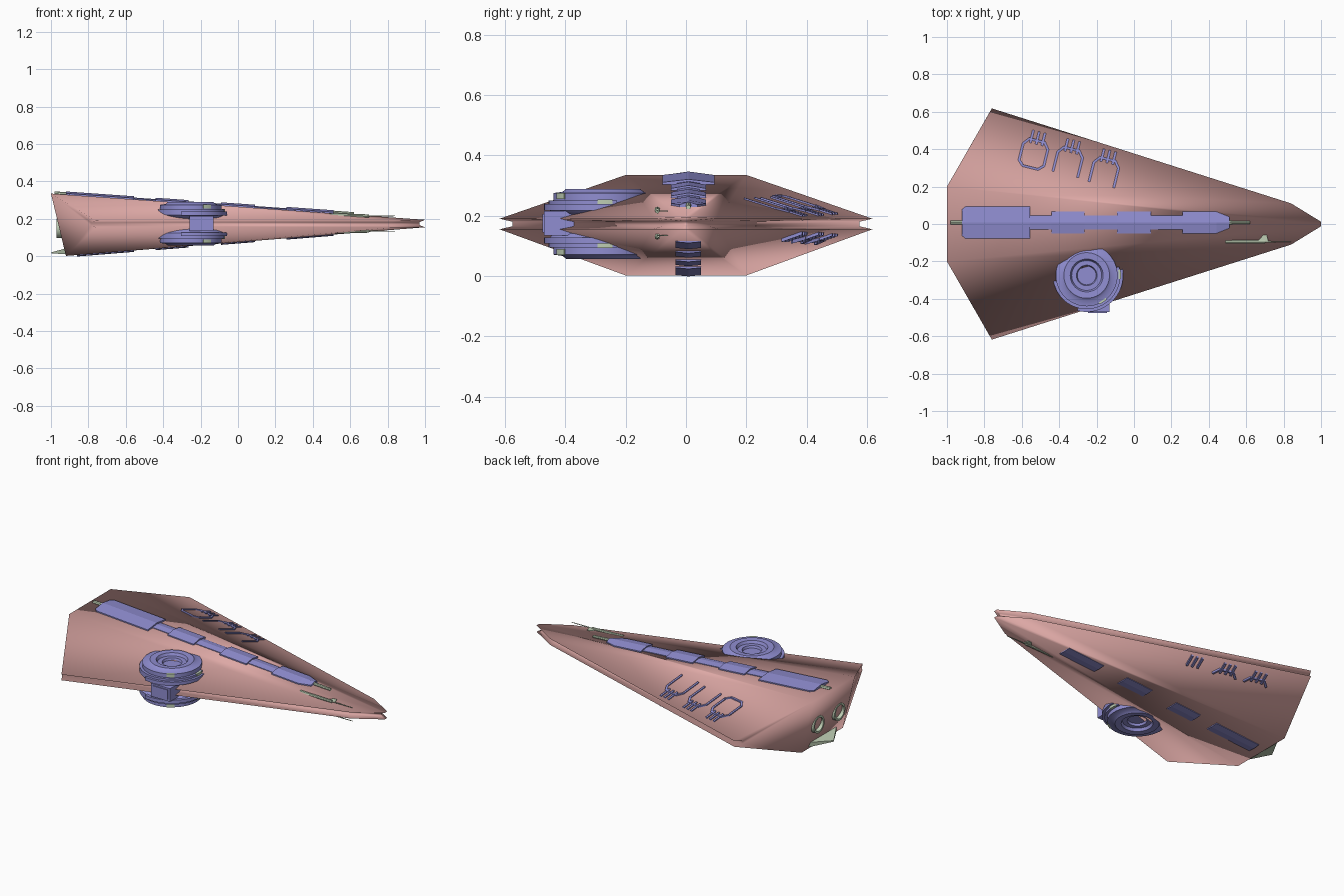
import bpy, bmesh, math
from mathutils import Vector

if "Cube" in bpy.data.objects:
    bpy.data.objects.remove(bpy.data.objects["Cube"])


def material(name, rgb):
    m = bpy.data.materials.new(name)
    m.diffuse_color = (*rgb, 1)
    m.use_nodes = True
    m.node_tree.nodes["Principled BSDF"].inputs["Base Color"].default_value = m.diffuse_color
    return m


PINK = material("dusty pink hull", (0.72, 0.39, 0.375))
VIOLET = material("violet machinery", (0.28, 0.27, 0.64))
GREEN = material("pale green fittings", (0.52, 0.62, 0.46))
MID = 0.173  # height of the hull's mid plane


def make(name, verts, faces, mat, smooth=None):
    me = bpy.data.meshes.new(name)
    me.from_pydata([tuple(v) for v in verts], [], faces)
    bm = bmesh.new()
    bm.from_mesh(me)
    bmesh.ops.recalc_face_normals(bm, faces=bm.faces)
    bm.to_mesh(me)
    bm.free()
    me.materials.append(mat)
    ob = bpy.data.objects.new(name, me)
    bpy.context.collection.objects.link(ob)
    if smooth:
        bpy.ops.object.select_all(action='DESELECT')
        ob.select_set(True)
        bpy.context.view_layer.objects.active = ob
        bpy.ops.object.shade_smooth_by_angle(angle=math.radians(smooth))
    return ob


def loft(name, rings, mat, closed=False, smooth=None):
    """Skin a row of equal closed sections, capped unless the row is closed."""
    n, k = len(rings[0]), len(rings)
    verts = [p for r in rings for p in r]
    faces = []
    for i in range(k if closed else k - 1):
        a, b = i * n, (i + 1) % k * n
        faces += [(a + j, a + (j + 1) % n, b + (j + 1) % n, b + j) for j in range(n)]
    if not closed:
        faces += [tuple(range(n)), tuple(range((k - 1) * n, k * n))]
    return make(name, verts, faces, mat, smooth)


def sweep(name, profile, centre, mat, a0=0, a1=360, steps=48, smooth=35):
    """Turn an (r, z) profile about a vertical axis through an angle range."""
    full = a1 - a0 >= 360
    rings = []
    for i in range(steps if full else steps + 1):
        t = math.radians(a0 + (a1 - a0) * i / steps)
        rings.append([(centre[0] + r * math.cos(t), centre[1] + r * math.sin(t), z)
                      for r, z in profile])
    return loft(name, rings, mat, full, smooth)


def top_z(x, y):
    return min(0.335 - 0.07 * (x + 1),
               0.335 - 0.0931 * (x + 1) - 0.292 * (abs(y) - 0.2))


def bottom_z(x, y):
    ridge = 0.0807 * (x + 0.92) + 0.002
    side = 0.002 + 0.097 * (x + 0.92) + 0.328 * (abs(y) - 0.2)
    return max(ridge, side)


# Wedge hull: top and bottom decks, raked stern and a grooved rim, softly shaded
half = [(-1, .2, .335), (-.76, .618, .19), (.84, .11, .192), (1, .012, .195),
        (-.92, .2, .002), (-.76, .618, .155), (.84, .11, .155), (1, .012, .155),
        (-.785, .575, .180), (.82, .075, .181), (.97, .006, .182),
        (-.785, .575, .165), (.82, .075, .166), (.97, .006, .167)]
N = len(half)
verts = half + [(x, -y, z) for x, y, z in half]
faces = [(0, 3, 3 + N, N), (4, 7, 7 + N, 4 + N), (0, 4, 4 + N, N),
         (3, 10, 10 + N, 3 + N), (10, 13, 13 + N, 10 + N), (13, 7, 7 + N, 13 + N)]
for o in (0, N):
    faces += [tuple(i + o for i in f) for f in
              ((0, 1, 2), (0, 2, 3), (4, 5, 6), (4, 6, 7),
               (1, 2, 9, 8), (2, 3, 10, 9), (8, 9, 12, 11), (9, 10, 13, 12),
               (11, 12, 6, 5), (12, 13, 7, 6),
               (0, 1, 8), (0, 8, 11, 4), (4, 11, 5))]
make("hull", verts, faces, PINK, 180)


# Spine of armoured blocks along the top and bottom centre lines
def spine(name, stations, surface, s, edge, peak):
    rings = []
    for x, h in stations:
        z = surface(x, 0)
        rings.append([(x, .008 + y, z + s * d) for y, d in
                      ((-h, -.02), (-h, edge), (0, peak), (h, edge), (h, -.02))])
    loft(name, rings, VIOLET)


blocks = [[(-.92, .07), (-.9, .086), (-.555, .086)], [(-.44, .058), (-.265, .058)],
          [(-.09, .058), (.09, .058)], [(.26, .058), (.44, .058), (.51, .03)]]
for i, st in enumerate(blocks):
    spine(f"top_spine_block_{i}", st, top_z, 1, .007, .017)
    low = [(max(x, -.86), .042) for x, h in st if x != -.9]
    spine(f"bottom_spine_block_{i}", low, bottom_z, -1, .004, .008)
spine("top_spine_connector", [(-.56, .038), (.3, .038)], top_z, 1, .004, .010)


# Rods at both ends of the spine
def rod(name, x0, x1, y, z0, z1, r0, r1):
    rings = [[(x, y + r * math.cos(a * math.pi / 4), z + r * math.sin(a * math.pi / 4))
              for a in range(8)] for x, z, r in ((x0, z0, r0), (x1, z1, r1))]
    loft(name, rings, GREEN)


rod("stern_rod", -.98, -.9, .008, .335, .332, .011, .011)
rod("bow_rod", .48, .62, .008, .236, .228, .010, .008)

# Long guns beside the bow, above and below
for tag, z, s in (("top", .216, 1), ("bottom", .134, -1)):
    rod(f"{tag}_gun_body", .49, .7, -.095, z + s * .004, z, .010, .008)
    rod(f"{tag}_gun_barrel", .7, .84, -.095, z, z, .003, .002)
    loft(f"{tag}_gun_fin", [[(.66, -.095, z + d), (.72, -.095, z + d), (.71, -.06, z + d),
                            (.69, -.06, z + d)] for d in (-.002, .002)], GREEN)


# Framed hatches with three prongs on the far wing, above and below
def bar(name, a, b, surface, s, w=.006):
    a, b = Vector(a), Vector(b)
    d = (b - a).normalized()
    n = Vector((-d.y, d.x)) * w
    a, b = a - d * w * .4, b + d * w * .4
    rings = []
    for p in (a, b):
        rings.append([((p + n * k).x, (p + n * k).y, surface(p.x, p.y) + s * h)
                      for k, h in ((-1, -.012), (1, -.012), (1, .006), (-1, .006))])
    loft(name, rings, VIOLET)


u_shape = [(-.068, -.07), (-.068, .035), (-.042, .068), (.042, .068), (.068, .035), (.068, -.07)]
octagon = [(-.042, -.08), (-.068, -.055)] + u_shape[1:5] + [(.068, -.055), (.042, -.08), (-.042, -.08)]
crown = u_shape[1:5]
tilt = math.radians(-14)
for tag, surface, s, shapes in (("top", top_z, 1, (octagon, u_shape, u_shape)),
                                ("bottom", bottom_z, -1, (crown, crown, []))):
    for i, (cx, cy) in enumerate(((-.535, .38), (-.35, .335), (-.157, .28))):
        shape = shapes[i]

        def place(p):
            return (cx + p[0] * math.cos(tilt) - p[1] * math.sin(tilt),
                    cy + p[0] * math.sin(tilt) + p[1] * math.cos(tilt))
        for j in range(len(shape) - 1):
            bar(f"{tag}_hatch_{i}_frame_{j}", place(shape[j]), place(shape[j + 1]), surface, s)
        for j in (-1, 0, 1):
            bar(f"{tag}_hatch_{i}_prong_{j + 1}", place((j * .032, .05)),
                place((j * .032, .115)), surface, s)

# Round turret on the near edge: dished drum and outer collar, mirrored below
C = (-.253, -.275)
drum = [(.001, 0), (.001, .085), (.05, .085), (.055, .098), (.08, .098), (.088, .114),
        (.122, .116), (.135, .106), (.165, .102), (.165, .070), (.12, .060), (.12, .0)]
for tag, s in (("top", 1), ("bottom", -1)):
    flip = lambda prof: [(r, MID + s * z) for r, z in prof]
    sweep(f"{tag}_turret_drum", flip(drum), C, VIOLET)
    sweep(f"{tag}_turret_collar", flip([(.11, .008), (.165, .033), (.18, .048), (.18, .078),
                                       (.11, .078)]), C, VIOLET, 190, 375)
    sweep(f"{tag}_turret_guard", flip([(.11, .045), (.195, .045), (.195, .065), (.11, .065)]),
          C, VIOLET, 255, 370, 24)
    # pale panels on the turret rim
    for i, (a, r, z) in enumerate(((-58, .165, .092), (2, .18, .069))):
        sweep(f"{tag}_turret_panel_{i}",
              flip([(r - .01, z - .009), (r + .003, z - .009), (r + .003, z + .011),
                    (r - .01, z + .011)]), C, GREEN, a - 8, a + 8, 6)

# Box cabin between the two drums
bx, by = -.195, -.44
loft("turret_cabin", [[(bx - .065, y, MID - .038), (bx + .065, y, MID - .038),
                       (bx + .065, y, MID + .042), (bx - .065, y, MID + .042)]
                      for y in (by - .03, by + .1)], VIOLET)
loft("turret_cabin_front", [[(bx - .05, y, MID - .028), (bx + .05, y, MID - .028),
                             (bx + .05, y, MID + .032), (bx - .05, y, MID + .032)]
                            for y in (by - .035, by)], VIOLET)

# Engine rings, half sunk into the raked stern
for tag, y in (("left", .1), ("right", -.1)):
    rings = []
    for i in range(32):
        t = 2 * math.pi * i / 32
        rings.append([(x, y + r * math.cos(t), .15 + r * math.sin(t))
                      for x, r in ((-.9, .052), (-.97, .052), (-.97, .040), (-.9, .040))])
    loft(f"{tag}_engine_ring", rings, GREEN, True, 35)

# Flat triangular fin under the stern
loft("stern_fin", [[(-.91, -.16, z), (-.91, .16, z), (-.998, .0, .018 + (z - .03) * .2)]
                   for z in (.012, .045)], GREEN)
